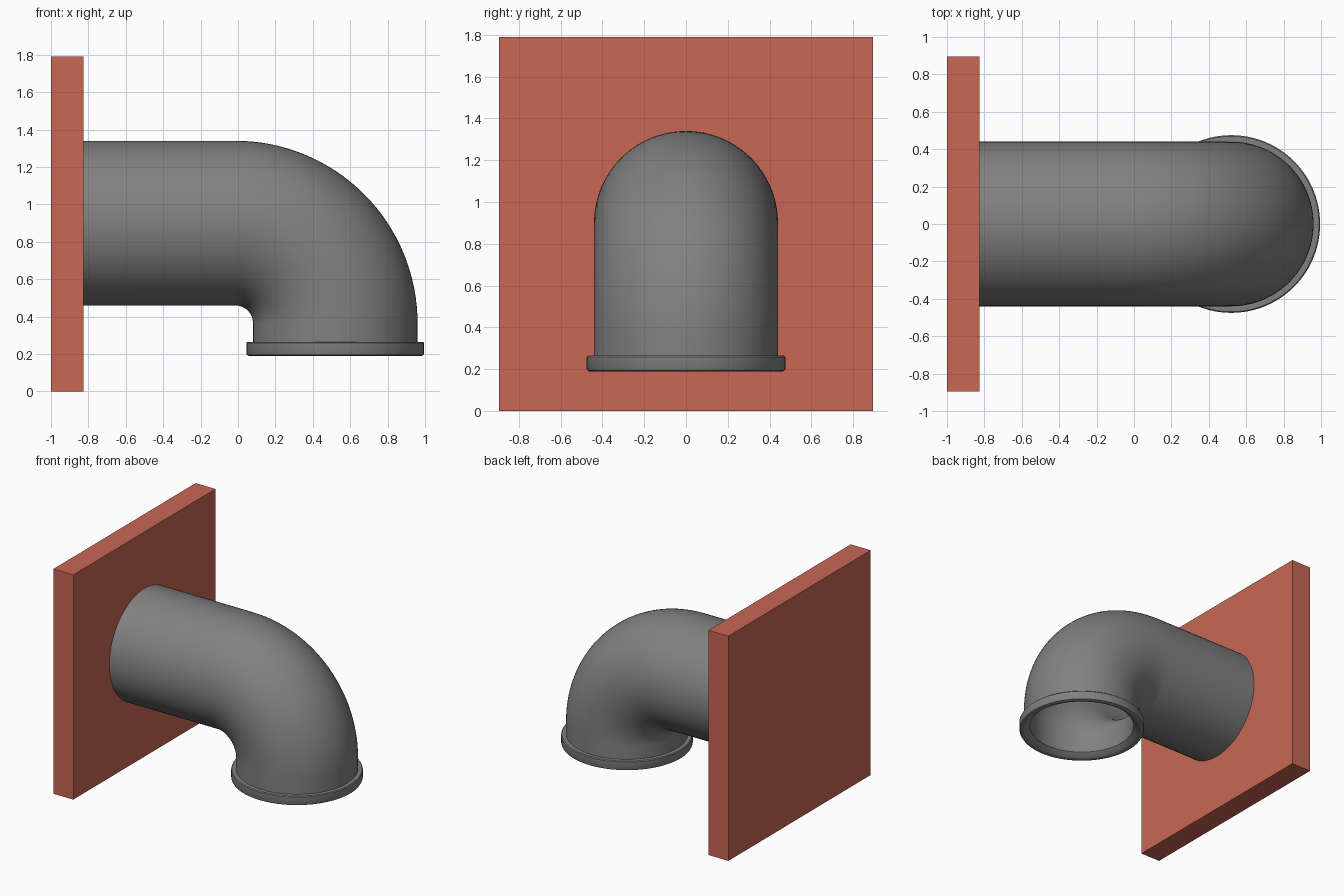
import bpy, bmesh, math
from mathutils import Vector

if "Cube" in bpy.data.objects:
    bpy.data.objects.remove(bpy.data.objects["Cube"])

SIDES = 96
BEND_R, BEND_X, AXIS_Z = 0.535, -0.015, 0.90   # bend radius, bend start, pipe axis height
WALL_FACE = -0.825


def material(name, rgb):
    m = bpy.data.materials.new(name)
    m.diffuse_color = (*rgb, 1)
    m.use_nodes = True
    m.node_tree.nodes["Principled BSDF"].inputs["Base Color"].default_value = m.diffuse_color
    return m


def make_object(name, bm, mat):
    bmesh.ops.recalc_face_normals(bm, faces=bm.faces)
    me = bpy.data.meshes.new(name)
    bm.to_mesh(me)
    bm.free()
    me.materials.append(mat)
    ob = bpy.data.objects.new(name, me)
    bpy.context.collection.objects.link(ob)
    return ob


brick = material("brick red", (0.58, 0.135, 0.09))
iron = material("iron grey", (0.22, 0.22, 0.22))

# Square wall plate
bm = bmesh.new()
bmesh.ops.create_cube(bm, size=1)
for v in bm.verts:
    v.co = Vector((-1 + (v.co.x + 0.5) * (WALL_FACE + 1), v.co.y * 1.79, (v.co.z + 0.5) * 1.79))
make_object("wall_plate", bm, brick)


# Hollow elbow pipe: rings are (x, z, bend angle, radius)
def elbow(radius):
    path = [(WALL_FACE - 0.01, AXIS_Z, 0, radius)]
    steps = 32
    for i in range(steps + 1):
        a = math.pi / 2 * i / steps
        path.append((BEND_X + BEND_R * math.sin(a),
                     AXIS_Z - BEND_R * (1 - math.cos(a)), a, radius))
    return path


# Flange profile (radius, z), from the outer wall round to the bore
flange = [(0.44, 0.265), (0.469, 0.265), (0.475, 0.259), (0.475, 0.202),
          (0.471, 0.194), (0.463, 0.19), (0.443, 0.19), (0.43, 0.194), (0.395, 0.225)]
end_x = BEND_X + BEND_R
rings = elbow(0.44)
rings += [(end_x, z, math.pi / 2, r) for r, z in flange]
rings += reversed(elbow(0.395))

bm = bmesh.new()
loops = []
for x, z, a, r in rings:
    out = Vector((math.sin(a), 0, math.cos(a)))     # away from the bend centre
    side = Vector((0, 1, 0))
    loops.append([bm.verts.new(Vector((x, 0, z))
                  + r * (math.cos(t) * out + math.sin(t) * side))
                  for t in (2 * math.pi * k / SIDES for k in range(SIDES))])
for i, ring in enumerate(loops):
    nxt = loops[(i + 1) % len(loops)]
    for k in range(SIDES):
        j = (k + 1) % SIDES
        bm.faces.new((ring[k], ring[j], nxt[j], nxt[k]))
pipe = make_object("elbow_pipe", bm, iron)

bpy.ops.object.select_all(action='DESELECT')
pipe.select_set(True)
bpy.context.view_layer.objects.active = pipe
bpy.ops.object.shade_smooth_by_angle(angle=math.radians(35))
